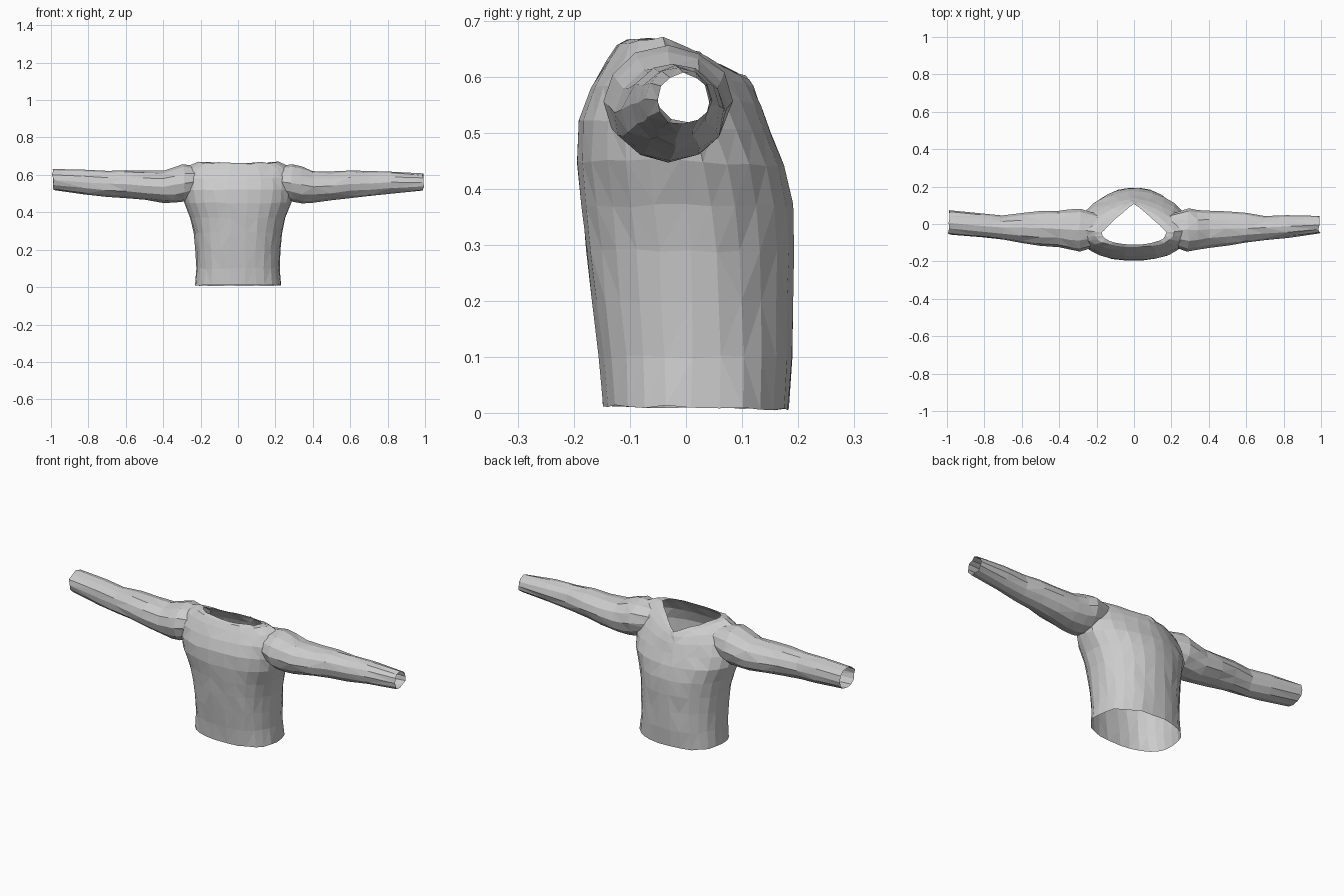
import bpy, bmesh, random
from math import sin, cos, pi
from mathutils import Vector

if "Cube" in bpy.data.objects:
    bpy.data.objects.remove(bpy.data.objects["Cube"])

random.seed(4)
cap_points = []          # centres of the caps that become openings


def loft(name, rings):
    """Closed solid through rings, each end closed by a fan."""
    bm = bmesh.new()
    loops = [[bm.verts.new(p) for p in r] for r in rings]
    n = len(loops[0])
    for a, b in zip(loops, loops[1:]):
        for i in range(n):
            j = (i + 1) % n
            bm.faces.new((a[i], a[j], b[j], b[i]))
    ends = []
    for lp in (loops[0], loops[-1]):
        c = sum((v.co for v in lp), Vector()) / n
        ends.append(c)
        cv = bm.verts.new(c)
        for i in range(n):
            bm.faces.new((lp[i], lp[(i + 1) % n], cv))
    bmesh.ops.recalc_face_normals(bm, faces=bm.faces)
    bmesh.ops.triangulate(bm, faces=bm.faces[:])
    me = bpy.data.meshes.new(name)
    bm.to_mesh(me)
    bm.free()
    ob = bpy.data.objects.new(name, me)
    bpy.context.collection.objects.link(ob)
    return ob, ends


def jit(a):
    return random.uniform(-a, a)


def torso_ring(zf, zs, zb, hw, yc, yf, yb, qf, qb, n=26):
    """Ring with separate front / side / back heights and roundness."""
    pts = []
    for i in range(n):
        t = 2 * pi * i / n
        c, s = cos(t), sin(t)
        q = qb if s > 0 else qf
        k = abs(s) ** q
        x = hw * abs(c) ** q * (1 if c > 0 else -1)
        y = yc + k * ((yb if s > 0 else yf) - yc)
        z = zs + k * ((zb if s > 0 else zf) - zs)
        pts.append((x + jit(.003), y + jit(.002), z + jit(.003)))
    return pts


def sleeve_ring(x, y0, y1, z0, z1, n=12):
    j = 0.003
    return [(x + jit(.006), (y0 + y1) / 2 + (y1 - y0) / 2 * cos(2 * pi * i / n) + jit(j),
             (z0 + z1) / 2 + (z1 - z0) / 2 * sin(2 * pi * i / n) + jit(j)) for i in range(n)]


# Torso: hem up to the V-shaped neck opening
torso_rows = [
    (.013, .010, .006, .232, .01, -.150, .184, .85, .85),
    (.10, .10, .10, .222, .01, -.157, .192, .85, .9),
    (.20, .20, .20, .226, .01, -.170, .191, .85, .95),
    (.29, .29, .29, .236, .01, -.180, .194, .85, 1),
    (.37, .37, .37, .254, .00, -.187, .191, .85, 1),
    (.45, .45, .44, .288, -.01, -.196, .176, .85, 1.05),
    (.52, .52, .50, .300, -.02, -.192, .153, .85, 1.15),
    (.58, .59, .55, .298, -.03, -.170, .134, .85, 1.3),
    (.63, .645, .580, .265, -.035, -.140, .121, .85, 1.5),
    (.658, .672, .596, .215, -.04, -.122, .114, .85, 1.7),
    (.666, .667, .601, .172, -.045, -.110, .108, .85, 1.9),
]
sweater, ends = loft("sweater", [torso_ring(*r) for r in torso_rows])
cap_points += ends

# Sleeves: shared profile, slightly wider left cuff
sleeve_rows = [
    (.18, -.11, .05, .50, .64), (.29, -.147, .082, .455, .657),
    (.34, -.138, .077, .450, .643), (.40, -.125, .071, .452, .622),
    (.50, -.115, .068, .465, .620), (.60, -.100, .058, .478, .624),
    (.70, -.085, .044, .485, .621),
]
cuffs = {1: [(.82, -.073, .045, .500, .617), (.99, -.053, .044, .515, .606)],
         -1: [(.82, -.073, .058, .495, .627), (.99, -.058, .072, .518, .629)]}
for side, cuff in cuffs.items():
    rows = [sleeve_ring(side * r[0], *r[1:]) for r in sleeve_rows + cuff]
    sleeve, ends = loft("sleeve", rows)
    cap_points.append(ends[1])
    mod = sweater.modifiers.new("join", 'BOOLEAN')
    mod.operation, mod.solver, mod.object = 'UNION', 'EXACT', sleeve
    bpy.context.view_layer.objects.active = sweater
    bpy.ops.object.modifier_apply(modifier=mod.name)
    bpy.data.objects.remove(sleeve)

# Open the neck, hem and cuffs
bm = bmesh.new()
bm.from_mesh(sweater.data)
caps = [v for v in bm.verts if any((v.co - c).length < 1e-4 for c in cap_points)]
bmesh.ops.delete(bm, geom=caps, context='VERTS')
bmesh.ops.triangulate(bm, faces=bm.faces[:])
bm.to_mesh(sweater.data)
bm.free()
